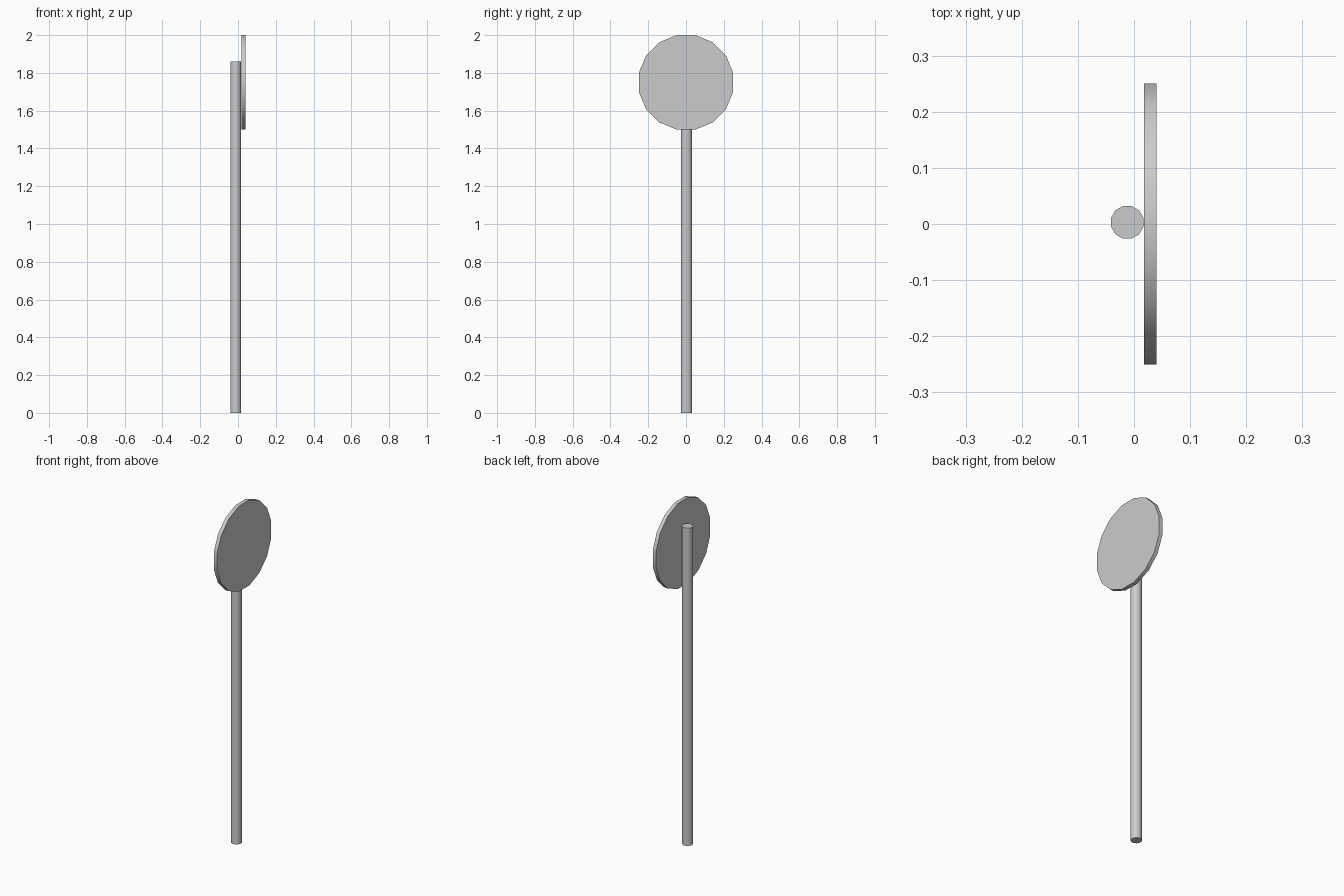
import bpy
import bmesh
from math import radians, cos, pi
from mathutils import Matrix

if "Cube" in bpy.data.objects:
    bpy.data.objects.remove(bpy.data.objects["Cube"])


def cylinder(name, sides, apothem, depth, centre, tilt=Matrix.Identity(4)):
    """Capped prism with flats facing the axes, smooth round its side."""
    bm = bmesh.new()
    radius = apothem / cos(pi / sides)
    matrix = Matrix.Translation(centre) @ tilt @ Matrix.Rotation(pi / sides, 4, 'Z')
    bmesh.ops.create_cone(bm, cap_ends=True, segments=sides, radius1=radius,
                          radius2=radius, depth=depth, matrix=matrix)
    mesh = bpy.data.meshes.new(name)
    bm.to_mesh(mesh)
    bm.free()
    obj = bpy.data.objects.new(name, mesh)
    bpy.context.collection.objects.link(obj)
    bpy.ops.object.select_all(action='DESELECT')
    obj.select_set(True)
    bpy.context.view_layer.objects.active = obj
    bpy.ops.object.shade_smooth_by_angle(angle=radians(40))
    return obj


# Upright pole, set behind the plate
cylinder("pole", 12, 0.029, 1.86, (-0.012, 0.003, 0.93))

# Round sign plate facing sideways
cylinder("sign_plate", 16, 0.25, 0.022, (0.029, 0, 1.75),
         Matrix.Rotation(radians(90), 4, 'Y'))
